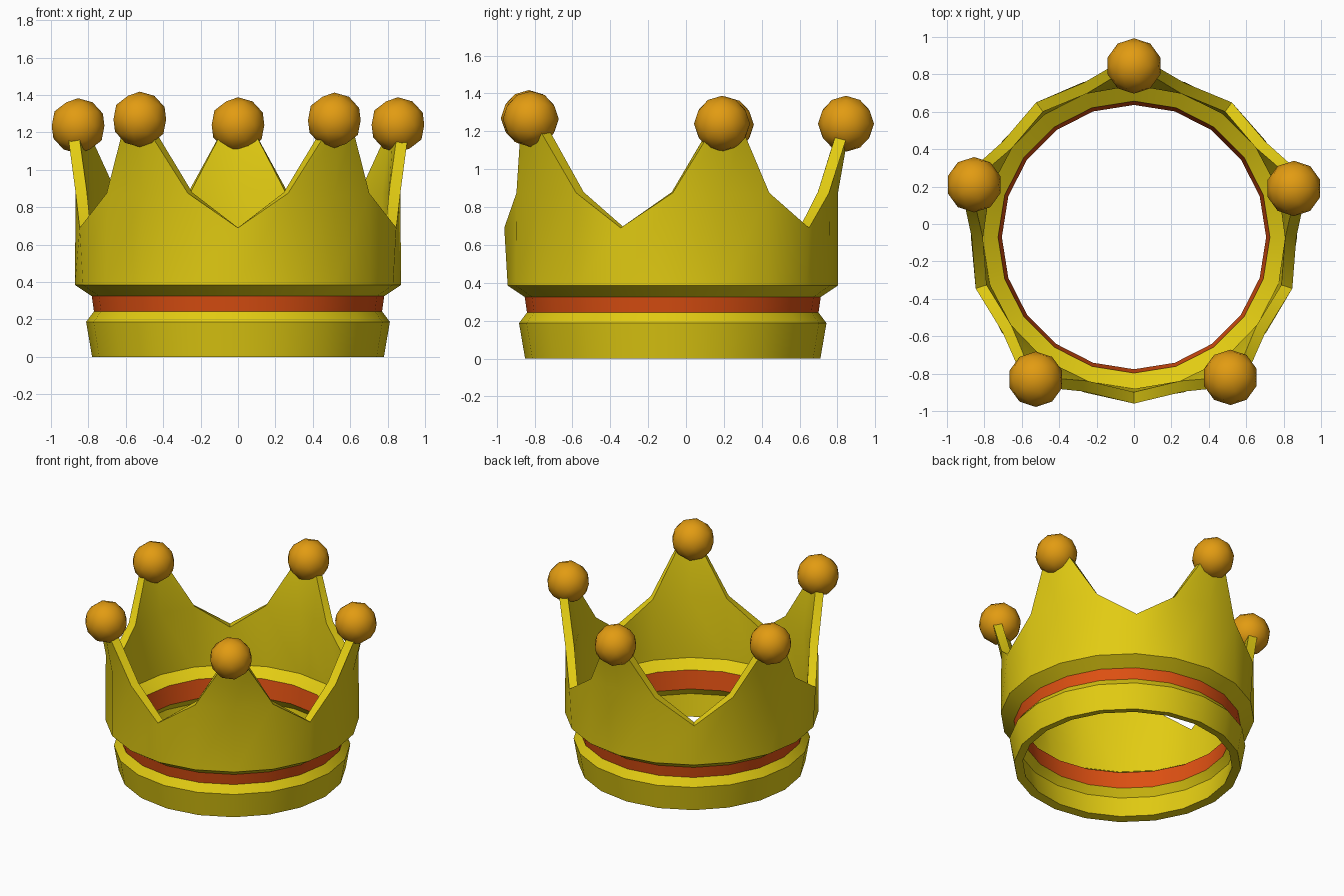
import bpy, bmesh, math
from mathutils import Vector

cube = bpy.data.objects.get("Cube")
if cube:
    bpy.data.objects.remove(cube, do_unlink=True)

SIDES = 20
CENTRE_Y = -0.07


def material(name, rgb):
    m = bpy.data.materials.new(name)
    m.use_nodes = True
    m.diffuse_color = (*rgb, 1)
    bsdf = next(n for n in m.node_tree.nodes if n.type == 'BSDF_PRINCIPLED')
    bsdf.inputs["Base Color"].default_value = (*rgb, 1)
    return m


yellow = material("yellow gold", (0.76, 0.6, 0.006))
red = material("orange red band", (0.73, 0.08, 0.006))
amber = material("amber", (0.76, 0.33, 0.006))


def polar(radius, angle, z, sideways=0.0):
    """Point around the crown's axis, optionally shifted along the tangent."""
    c, s = math.cos(angle), math.sin(angle)
    return Vector((radius * c - sideways * s,
                   radius * s + sideways * c + CENTRE_Y, z))


def column_angle(i):
    return math.pi / 2 + i * math.tau / SIDES


def activate(obj):
    bpy.ops.object.select_all(action='DESELECT')
    obj.select_set(True)
    bpy.context.view_layer.objects.active = obj


# Crown shell: lathed base bands
bm = bmesh.new()
profile = [(0.78, 0), (0.812, 0.187), (0.77, 0.243), (0.782, 0.325), (0.872, 0.385)]
rings = [[bm.verts.new(polar(r, column_angle(i), z)) for i in range(SIDES)]
         for r, z in profile]

# Upper edge: each point repeats every four columns (middle, shoulder, valley, shoulder)
edge = [(0.872, 0.87), (0.868, 0.875), (0.89, 0.69), (0.868, 0.875)]
rings.append([bm.verts.new(polar(edge[i % 4][0], column_angle(i), edge[i % 4][1]))
              for i in range(SIDES)])

for k in range(len(rings) - 1):
    low, high = rings[k], rings[k + 1]
    for i in range(SIDES):
        j = (i + 1) % SIDES
        f = bm.faces.new((low[i], low[j], high[j], high[i]))
        f.material_index = 1 if k == 2 else 0

# Tapered tips that run up into the balls
top = rings[-1]
for i in range(0, SIDES, 4):
    a = column_angle(i)
    before, middle, after = (polar(0.932, a, 1.21, s) for s in (-0.085, 0, 0.085))
    before, middle, after = (bm.verts.new(p) for p in (before, middle, after))
    bm.faces.new((top[i - 1], top[i], middle, before))
    bm.faces.new((top[i], top[i + 1], after, middle))

mesh = bpy.data.meshes.new("crown_shell")
bm.to_mesh(mesh)
bm.free()
mesh.materials.append(yellow)
mesh.materials.append(red)
shell = bpy.data.objects.new("crown_shell", mesh)
bpy.context.collection.objects.link(shell)

# Wall thickness, inwards
activate(shell)
solid = shell.modifiers.new("thickness", 'SOLIDIFY')
solid.thickness = 0.06
solid.offset = -1
solid.use_even_offset = True
bpy.ops.object.modifier_apply(modifier=solid.name)
bpy.ops.object.shade_smooth_by_angle(angle=math.radians(30))

# Balls on the five tips
balls = {
    "back_ball": (0, 0.845, 1.24),
    "left_ball": (0.855, 0.19, 1.24),
    "right_ball": (-0.855, 0.21, 1.235),
    "front_left_ball": (0.515, -0.82, 1.265),
    "front_right_ball": (-0.525, -0.83, 1.27),
}
for name, place in balls.items():
    bpy.ops.mesh.primitive_ico_sphere_add(subdivisions=2, radius=0.148, location=place)
    ball = bpy.context.object
    ball.name = name
    ball.data.materials.append(amber)
    bpy.ops.object.shade_smooth()
